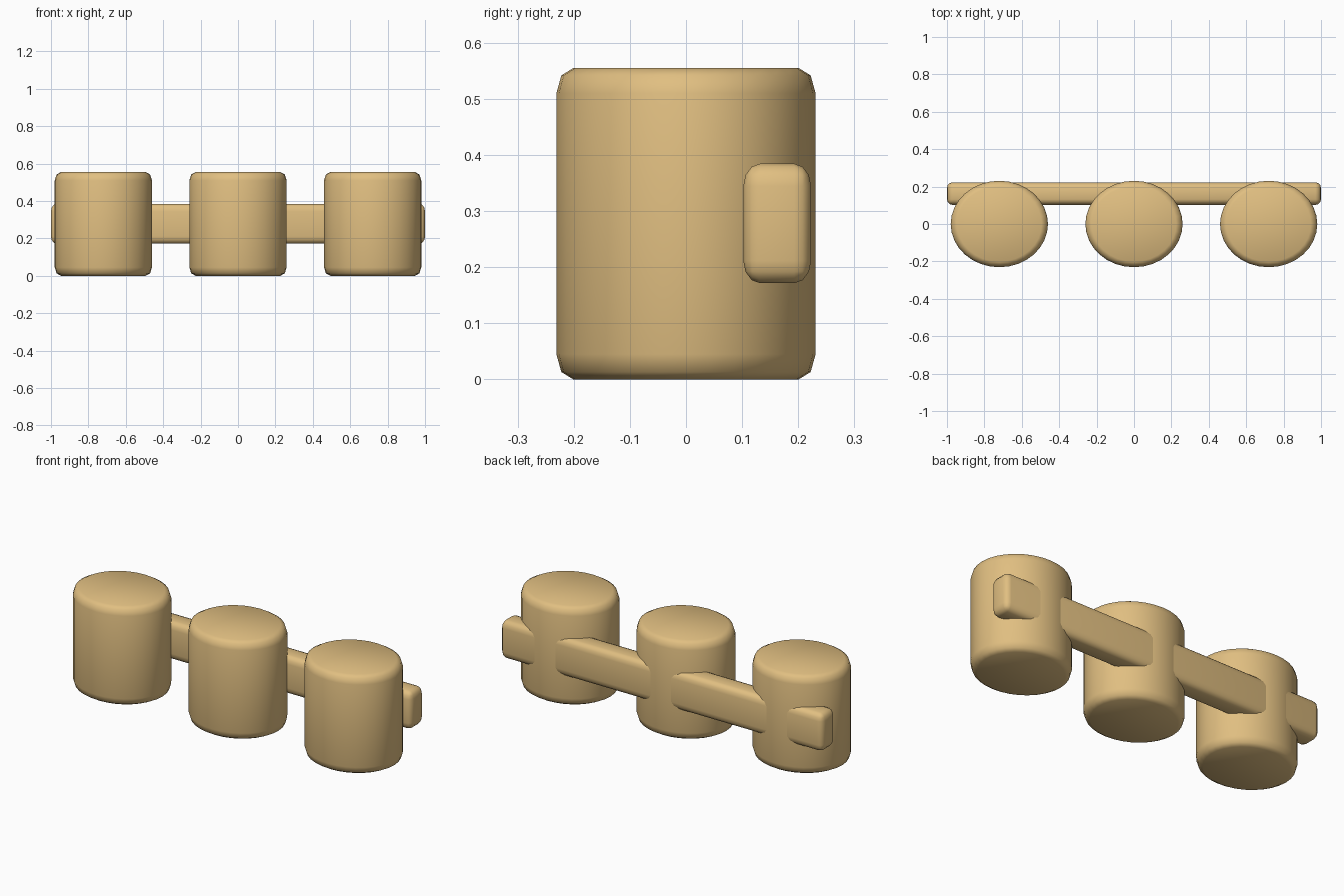
import bpy, bmesh
from mathutils import Matrix, Vector

if "Cube" in bpy.data.objects:
    bpy.data.objects.remove(bpy.data.objects["Cube"])

wood = bpy.data.materials.new("tan")
wood.diffuse_color = (0.75, 0.52, 0.22, 1)
wood.use_nodes = True
wood.node_tree.nodes["Principled BSDF"].inputs["Base Color"].default_value = wood.diffuse_color


def finish(bm, name, edges, width, segments, scale, location):
    """Bevel the chosen edges, scale the shape and turn it into a smooth object."""
    bmesh.ops.bevel(bm, geom=edges, offset=width, segments=segments,
                    profile=0.5, affect='EDGES', clamp_overlap=True)
    bmesh.ops.scale(bm, vec=Vector(scale), verts=bm.verts)
    bmesh.ops.recalc_face_normals(bm, faces=bm.faces)
    for f in bm.faces:
        f.smooth = True
    mesh = bpy.data.meshes.new(name)
    bm.to_mesh(mesh)
    bm.free()
    mesh.materials.append(wood)
    obj = bpy.data.objects.new(name, mesh)
    obj.location = location
    bpy.context.collection.objects.link(obj)


# Three oval drums with rounded rims
H, R = 0.555, 0.345
for name, x in (("left_drum", -0.72), ("middle_drum", 0), ("right_drum", 0.72)):
    bm = bmesh.new()
    bmesh.ops.create_cone(bm, cap_ends=True, segments=32,
                          radius1=R, radius2=R, depth=H)
    rims = [e for e in bm.edges if any(len(f.verts) > 4 for f in e.link_faces)]
    finish(bm, name, rims, 0.045, 2, (0.26 / R, 0.231 / R, 1), (x, 0, H / 2))

# Rounded rail running through the back of the drums
bm = bmesh.new()
bmesh.ops.create_cube(bm, size=1, matrix=Matrix.Diagonal((2.667, 0.161, 0.213, 1)))
finish(bm, "back_rail", bm.edges[:], 0.04, 3, (0.75, 0.75, 1), (0, 0.1625, 0.278))
